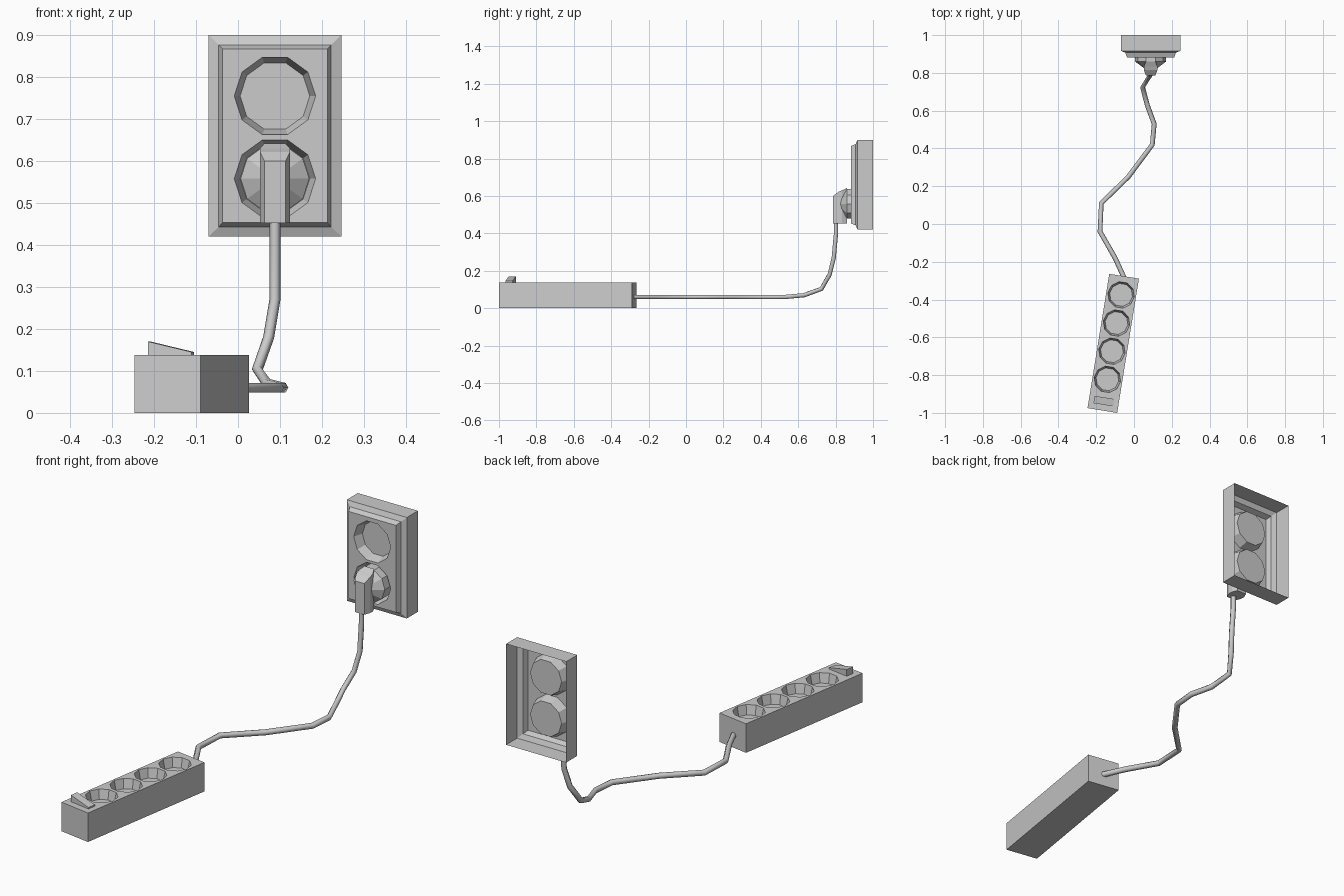
import bpy, bmesh, math
from mathutils import Vector

default = bpy.data.objects.get("Cube")
if default:
    bpy.data.objects.remove(default, do_unlink=True)

GREY = (0.6, 0.6, 0.6, 1.0)
plastic = bpy.data.materials.new("light grey plastic")
plastic.use_nodes = True
plastic.diffuse_color = GREY
plastic.node_tree.nodes["Principled BSDF"].inputs["Base Color"].default_value = GREY


def finish(bm, name, loc=(0, 0, 0), rot=(0, 0, 0)):
    bmesh.ops.recalc_face_normals(bm, faces=bm.faces)
    mesh = bpy.data.meshes.new(name)
    bm.to_mesh(mesh)
    bm.free()
    mesh.materials.append(plastic)
    obj = bpy.data.objects.new(name, mesh)
    obj.location, obj.rotation_euler = loc, rot
    bpy.context.collection.objects.link(obj)
    return obj


def ring(bm, points):
    return [bm.verts.new(p) for p in points]


def rectangle(hw, hh, z):
    return [(-hw, -hh, z), (hw, -hh, z), (hw, hh, z), (-hw, hh, z)]


def decagon(cx, cy, r, z):
    return [(cx + r * math.cos(i * math.tau / 10),
             cy + r * math.sin(i * math.tau / 10), z) for i in range(10)]


def bridge(bm, a, b):
    n = len(a)
    for i in range(n):
        bm.faces.new((a[i], a[(i + 1) % n], b[(i + 1) % n], b[i]))


def loft(bm, sections):
    rings = [ring(bm, s) for s in sections]
    for a, b in zip(rings, rings[1:]):
        bridge(bm, a, b)
    return rings


def socket_housing(name, sections, holes, radius, floor, depth, closed, loc, rot):
    """Rectangular shell whose face is pierced by tapered ten-sided cups."""
    bm = bmesh.new()
    rings = loft(bm, [rectangle(*s) for s in sections])
    if closed:
        bm.faces.new(rings[0])
    top = sections[-1][2]
    loops = [rings[-1]]
    for y in holes:
        rim, base = loft(bm, [decagon(0, y, radius, top),
                              decagon(0, y, floor, top - depth)])
        bm.faces.new(base)
        loops.append(rim)
    edges = [bm.edges.get((lp[i - 1], lp[i])) for lp in loops for i in range(len(lp))]
    bmesh.ops.triangle_fill(bm, use_beauty=True, use_dissolve=False,
                            edges=edges, normal=Vector((0, 0, 1)))
    return finish(bm, name, loc, rot)


# Wall outlet: open-backed frame with a raised panel and two cups
OUTLET = Vector((0.088, 1.0, 0.66))
UPRIGHT = (math.radians(90), 0, 0)
socket_housing("wall_outlet",
               [(0.158, 0.24, 0), (0.158, 0.24, 0.083),
                (0.134, 0.217, 0.093), (0.125, 0.207, 0.118)],
               (0.095, -0.102), 0.097, 0.083, 0.045, False, OUTLET, UPRIGHT)

# Power strip: closed box with a row of four cups
STRIP = Vector((-0.11, -0.632, 0))
TURN = (0, 0, math.radians(-9.2))
socket_housing("power_strip",
               [(0.0795, 0.36, 0), (0.0795, 0.36, 0.138)],
               [0.26 - 0.151 * i for i in range(4)],
               0.071, 0.061, 0.045, True, STRIP, TURN)

# Rocker switch: wedge, high on one side
bm = bmesh.new()
profile = [(-0.0525, 0.13), (0.0525, 0.13), (0.0525, 0.145), (-0.0525, 0.17)]
front, back = loft(bm, [[(x, y, z) for x, z in profile] for y in (-0.329, -0.29)])
bm.faces.new(front)
bm.faces.new(back)
finish(bm, "rocker_switch", STRIP, TURN)

# Plug body: ten-sided disc tapering outwards from the lower cup
bm = bmesh.new()
body = loft(bm, [decagon(0, 0, r, h) for r, h in
                 ((0.082, 0.074), (0.082, 0.14), (0.035, 0.175))])
bm.faces.new(body[0])
bm.faces.new(body[-1])
finish(bm, "plug_body", OUTLET - Vector((0, 0, 0.102)), UPRIGHT)

# Plug grip: chamfered upright block with a sloping top
bm = bmesh.new()
half = [(0.025, 0.787, 0.60), (0.036, 0.815, 0.622),
        (0.036, 0.835, 0.63), (0.025, 0.86, 0.642)]
outline = half + [(-x, y, z) for x, y, z in reversed(half)]
low, high = loft(bm, [[(x, y, 0.452) for x, y, z in outline], outline])
bm.faces.new(low)
bmesh.ops.triangulate(bm, faces=[bm.faces.new(high)])
finish(bm, "plug_grip", (OUTLET.x, 0, 0))

# Cable: six-sided tube from the strip, along the floor and up to the plug
path = [(-0.05, -0.29, 0.06), (-0.1, -0.18, 0.06), (-0.18, -0.04, 0.06),
        (-0.173, 0.11, 0.06), (-0.03, 0.25, 0.06), (0.097, 0.42, 0.06),
        (0.107, 0.53, 0.06), (0.07, 0.63, 0.069), (0.046, 0.724, 0.103),
        (0.073, 0.768, 0.18), (0.088, 0.79, 0.27), (0.088, 0.802, 0.4),
        (0.088, 0.802, 0.47)]
curve = bpy.data.curves.new("cable", "CURVE")
curve.dimensions = "3D"
curve.bevel_depth = 0.013
curve.bevel_resolution = 1
curve.use_fill_caps = True
spline = curve.splines.new("POLY")
spline.points.add(len(path) - 1)
for point, co in zip(spline.points, path):
    point.co = (*co, 1)
spline.use_smooth = True
curve.materials.append(plastic)
cable = bpy.data.objects.new("cable", curve)
bpy.context.collection.objects.link(cable)
